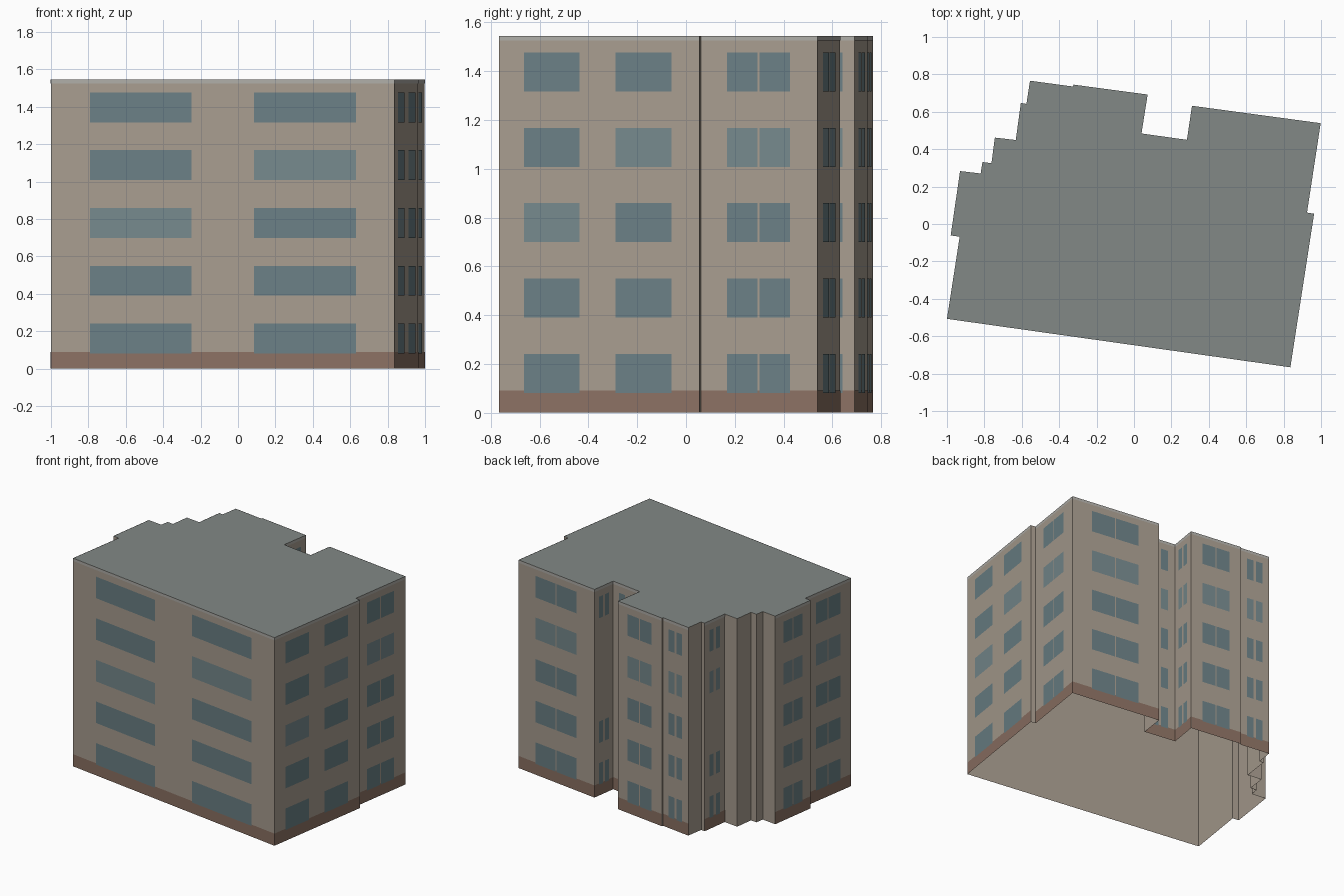
import bpy, bmesh
from mathutils import Vector

if "Cube" in bpy.data.objects:
    bpy.data.objects.remove(bpy.data.objects["Cube"])


def material(name, rgb):
    m = bpy.data.materials.new(name)
    m.diffuse_color = (*rgb, 1)
    m.use_nodes = True
    m.node_tree.nodes["Principled BSDF"].inputs["Base Color"].default_value = m.diffuse_color
    return m


WALL = material("plaster", (0.39, 0.335, 0.275))
BRICK = material("brick", (0.26, 0.165, 0.125))
TRIM = material("trim", (0.43, 0.42, 0.39))
ROOF = material("roofing", (0.225, 0.25, 0.24))
GLASS = material("glass", (0.145, 0.215, 0.235))
PALE = material("pale_glass", (0.18, 0.25, 0.265))

# Footprint, counter-clockwise from the front left corner
FOOT = [(-1.0, -.507), (.836, -.766), (.963, .055), (.925, .061), (.998, .539),
        (.31, .632), (.283, .45), (.04, .484), (.073, .692), (-.323, .745),
        (-.327, .735), (-.556, .766), (-.575, .642), (-.605, .647),
        (-.632, .449), (-.744, .462), (-.762, .325), (-.81, .331),
        (-.82, .27), (-.93, .283), (-.98, -.061), (-.932, -.068)]
N = len(FOOT)
HEIGHT = 1.545


def finish(name, bm, mats):
    me = bpy.data.meshes.new(name)
    bm.to_mesh(me)
    bm.free()
    for m in mats:
        me.materials.append(m)
    ob = bpy.data.objects.new(name, me)
    bpy.context.collection.objects.link(ob)
    return ob


def add_panel(bm, wall, f0, f1, z0, z1, lift, slot=0):
    """Flat panel just in front of a wall, between fractions f0 and f1."""
    a, b = Vector((*FOOT[wall], 0)), Vector((*FOOT[(wall + 1) % N], 0))
    d = b - a
    out = Vector((d.y, -d.x, 0)).normalized() * lift
    face = bm.faces.new([bm.verts.new(a + d * f + out + Vector((0, 0, z)))
                         for f, z in ((f0, z0), (f1, z0), (f1, z1), (f0, z1))])
    face.material_index = slot


# Shell: walls and flat roof, open underneath
bm = bmesh.new()
lo = [bm.verts.new((x, y, 0)) for x, y in FOOT]
hi = [bm.verts.new((x, y, HEIGHT)) for x, y in FOOT]
for i in range(N):
    j = (i + 1) % N
    bm.faces.new((lo[i], lo[j], hi[j], hi[i]))
bm.faces.new(hi).material_index = 1
finish("walls_and_roof", bm, [WALL, ROOF])

# Wide walls carry two single windows, the others one divided window
SINGLE = {"front": (0, [(.114, .409), (.592, .888)]),
          "right_front": (1, [(.125, .402), (.581, .86)])}
DIVIDED = {"right_rear": 3, "back_right": 4, "recess_left_facing": 5,
           "recess_back": 6, "recess_right_facing": 7, "back_middle": 8,
           "back_left": 10, "left_stair": 13, "left_rear": 19, "left_front": 21}
BLANK = {"recess_left_facing": (2, 3), "left_stair": (2,)}
FLOORS = [(.081 + .309 * k, .241 + .309 * k) for k in range(5)]

# Brick base and roof edge strips along the main walls
base, edge = bmesh.new(), bmesh.new()
for wall in [0, 1] + list(DIVIDED.values()):
    add_panel(base, wall, 0, 1, 0, .09, .0012)
    add_panel(edge, wall, 0, 1, 1.525, HEIGHT, .0012)
finish("brick_base", base, [BRICK])
finish("roof_edge", edge, [TRIM])

for name, (wall, bays) in SINGLE.items():
    bm = bmesh.new()
    for bay, (f0, f1) in enumerate(bays):
        for k, (z0, z1) in enumerate(FLOORS):
            add_panel(bm, wall, f0, f1, z0, z1, .0025, int(k == 2 + bay))
    finish(name + "_windows", bm, [GLASS, PALE])

for name, wall in DIVIDED.items():
    length = (Vector(FOOT[(wall + 1) % N]) - Vector(FOOT[wall])).length
    gap = (.004 if length > .3 else .01) / length
    bm = bmesh.new()
    for k, (z0, z1) in enumerate(FLOORS):
        if k in BLANK.get(name, ()):
            continue
        add_panel(bm, wall, .225, .495 - gap, z0, z1, .0025, int(k == 3))
        add_panel(bm, wall, .495 + gap, .765, z0, z1, .0025, int(k == 3))
    finish(name + "_windows", bm, [GLASS, PALE])
